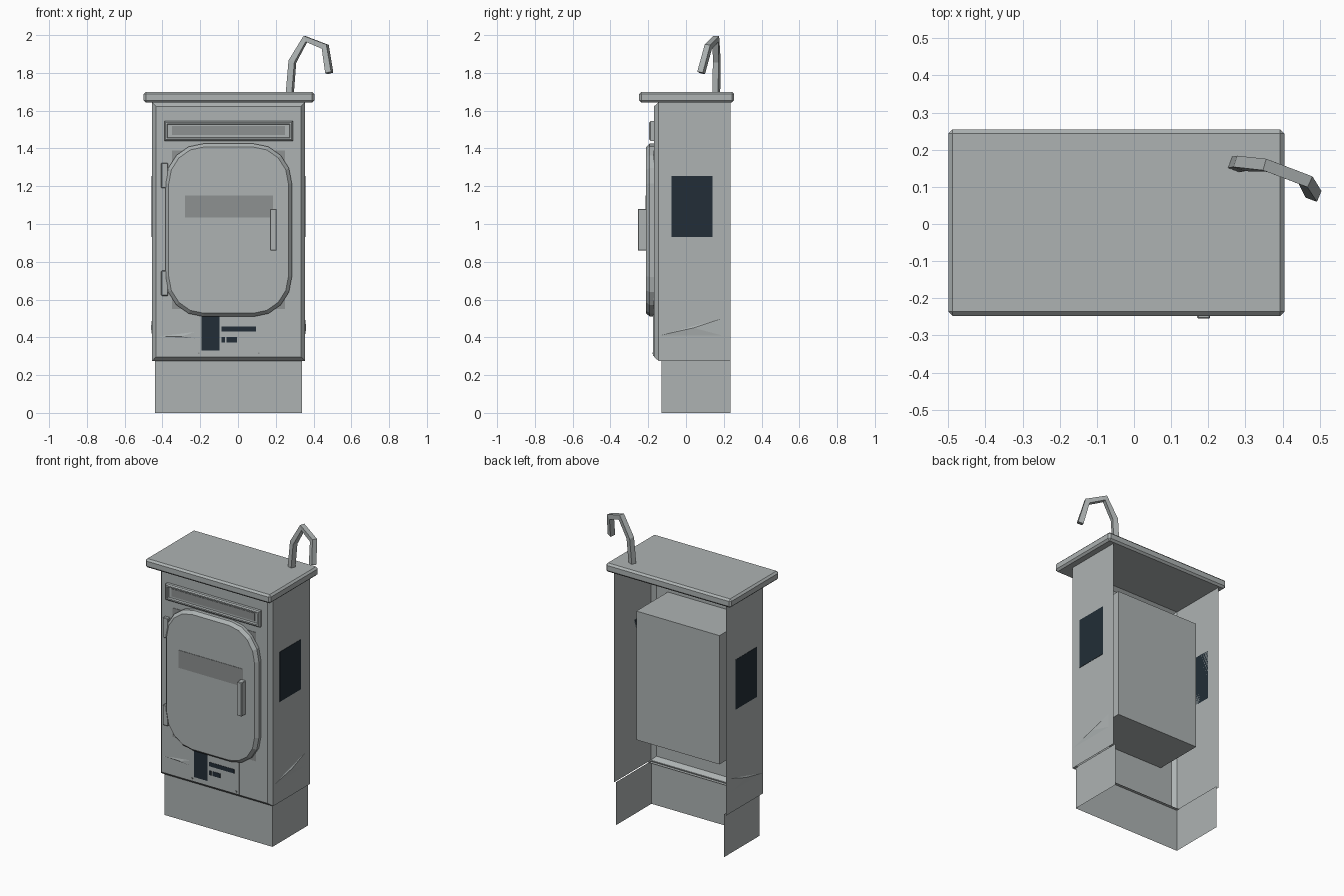
import bpy, bmesh, math
from mathutils import Vector

if "Cube" in bpy.data.objects:
    bpy.data.objects.remove(bpy.data.objects["Cube"])


def material(name, rgb):
    m = bpy.data.materials.new(name)
    m.diffuse_color = (*rgb, 1)
    m.use_nodes = True
    m.node_tree.nodes["Principled BSDF"].inputs["Base Color"].default_value = m.diffuse_color
    return m


GREY = material("cabinet grey", (0.42, 0.45, 0.45))
DARK = material("shaded grey", (0.27, 0.285, 0.285))
NAVY = material("label navy", (0.016, 0.027, 0.038))


def mesh_object(name, verts, faces, mat):
    me = bpy.data.meshes.new(name)
    me.from_pydata(verts, [], faces)
    me.materials.append(mat)
    ob = bpy.data.objects.new(name, me)
    bpy.context.collection.objects.link(ob)
    return ob


def box(name, x, y, z, mat=GREY, bevel=0):
    """Box from (min, max) ranges, with optional chamfered edges."""
    bm = bmesh.new()
    bmesh.ops.create_cube(bm, size=1)
    for v in bm.verts:
        v.co = Vector([(r[0] + r[1]) / 2 + c * (r[1] - r[0]) for r, c in zip((x, y, z), v.co)])
    if bevel:
        bmesh.ops.bevel(bm, geom=bm.edges[:], offset=bevel, segments=1, affect='EDGES')
    me = bpy.data.meshes.new(name)
    bm.to_mesh(me)
    bm.free()
    me.materials.append(mat)
    ob = bpy.data.objects.new(name, me)
    bpy.context.collection.objects.link(ob)
    return ob


def outline(x0, x1, z0, z1, rx=0, rz=0, seg=0):
    """Rectangle in the front plane, counter-clockwise, with optional round corners."""
    pts = []
    corners = [(x0 + rx, z0 + rz, 180), (x1 - rx, z0 + rz, 270),
               (x1 - rx, z1 - rz, 0), (x0 + rx, z1 - rz, 90)]
    for cx, cz, start in corners:
        for i in range(seg + 1):
            a = math.radians(start + (90 * i / seg if seg else 0))
            pts.append((cx + rx * math.cos(a), cz + rz * math.sin(a)))
    return pts


def loft(name, rings, mat=GREY, cap=True):
    """Join (outline, y) rings from back to front and close the front."""
    verts = [(x, y, z) for ring, y in rings for x, z in ring]
    n = len(rings[0][0])
    faces = [(k * n + i, k * n + (i + 1) % n, (k + 1) * n + (i + 1) % n, (k + 1) * n + i)
             for k in range(len(rings) - 1) for i in range(n)]
    if cap:
        faces.append(tuple(range((len(rings) - 1) * n, len(rings) * n)))
    return mesh_object(name, verts, faces, mat)


def sheet(name, path, z0, z1):
    """Upright thin metal sheet following a plan path."""
    verts = [(x, y, z) for x, y in path for z in (z0, z1)]
    faces = [(2 * i, 2 * i + 1, 2 * i + 3, 2 * i + 2) for i in range(len(path) - 1)]
    return mesh_object(name, verts, faces, GREY)


# Plinth: open at the back
sheet("plinth", [(.34, .235), (.34, -.13), (-.44, -.13), (-.44, .235)], 0, .28)

# Cabinet shell: two sides and a front with chamfered border
sheet("right_side", [(.355, .235), (.355, -.145)], .275, 1.645)
sheet("left_side", [(-.455, -.145), (-.455, .235)], .275, 1.645)
loft("front_panel", [(outline(-.455, .355, .275, 1.645), -.145),
                     (outline(-.433, .333, .297, 1.622), -.17)])
mesh_object("bottom_lip", [(-.455, -.145, .275), (.355, -.145, .275),
                           (.355, -.11, .275), (-.455, -.11, .275)], [(3, 2, 1, 0)], GREY)

# Lid and inner compartment
box("lid", (-.5, .405), (-.248, .255), (1.643, 1.7), bevel=.012)
box("inner_compartment", (-.35, .25), (-.168, .155), (.55, 1.39))
box("door_opening", (-.35, .25), (-.173, -.168), (.55, 1.39), DARK)

# Door with rounded corners and chamfered rim
loft("door", [(outline(-.385, .285, .51, 1.425, .2, .21, 4), -.17),
              (outline(-.385, .285, .51, 1.425, .2, .21, 4), -.192),
              (outline(-.367, .267, .528, 1.407, .185, .195, 4), -.212)])
box("door_band", (-.28, .185), (-.2145, -.21), (1.035, 1.15), DARK)
box("door_handle", (.17, .205), (-.255, -.21), (.86, 1.08), bevel=.003)
for label, z0 in (("lower", .62), ("upper", 1.19)):
    box(label + "_hinge", (-.407, -.37), (-.195, -.168), (z0, z0 + .133), bevel=.004)

# Label holder with a raised frame and slot
loft("label_holder", [(outline(-.39, .29, 1.44, 1.545), -.168),
                      (outline(-.39, .29, 1.44, 1.545), -.188),
                      (outline(-.383, .283, 1.447, 1.538), -.195),
                      (outline(-.375, .275, 1.455, 1.53), -.195),
                      (outline(-.372, .272, 1.458, 1.527), -.182)])
box("label_slot", (-.35, .25), (-.185, -.18), (1.47, 1.52), DARK)

# Notice plate with navy marks
box("notice_plate", (-.23, .13), (-.174, -.169), (.3, .53))
for i, (x0, x1, z0, z1) in enumerate([(-.193, -.098, .33, .51), (-.087, .095, .43, .457),
                                      (-.087, -.07, .373, .402), (-.06, -.005, .373, .402)]):
    box(f"notice_mark_{i + 1}", (x0, x1), (-.176, -.172), (z0, z1), NAVY)
for i, x in enumerate((-.208, .11)):
    box(f"notice_rivet_{i + 1}", (x - .004, x + .004), (-.178, -.172), (.313, .321), DARK)

# Side stickers and shallow dents
for side, x, s in (("right", .355, 1), ("left", -.455, -1)):
    box(side + "_sticker", sorted((x, x + s * .002)), (-.077, .14), (.93, 1.255), NAVY)
    dent = [(x, -.14, .41), (x, .19, .41), (x, .19, .5), (x + s * .006, .04, .45)]
    tris = [(0, 1, 3), (1, 2, 3), (2, 0, 3)]
    mesh_object(side + "_dent", dent, tris if s > 0 else [t[::-1] for t in tris], GREY)
mesh_object("front_dent", [(-.42, -.17, .405), (-.23, -.17, .395), (-.23, -.17, .428),
                           (-.3, -.174, .405)], [(0, 1, 3), (1, 2, 3), (2, 0, 3)], GREY)

# Bent square bar hook on the lid
path = [Vector(p) for p in ((.274, .16, 1.69), (.288, .163, 1.86), (.357, .158, 1.98),
                            (.462, .118, 1.938), (.483, .08, 1.80))]
side_dir = Vector((.35, .94, 0)).normalized()
verts, faces = [], []
for i, p in enumerate(path):
    t_in = (p - path[max(i - 1, 0)]).normalized()
    t_out = (path[min(i + 1, 4)] - p).normalized()
    t = (t_in + t_out).normalized()
    u = (side_dir - t * side_dir.dot(t)).normalized()
    w = t.cross(u)
    verts += [p + a * .016 * u + b * .017 * w for a, b in ((-1, -1), (1, -1), (1, 1), (-1, 1))]
    if i:
        faces += [(4 * i - 4 + k, 4 * i - 4 + (k + 1) % 4, 4 * i + (k + 1) % 4, 4 * i + k)
                  for k in range(4)]
faces += [(3, 2, 1, 0), (16, 17, 18, 19)]
mesh_object("hook", verts, faces, GREY)
